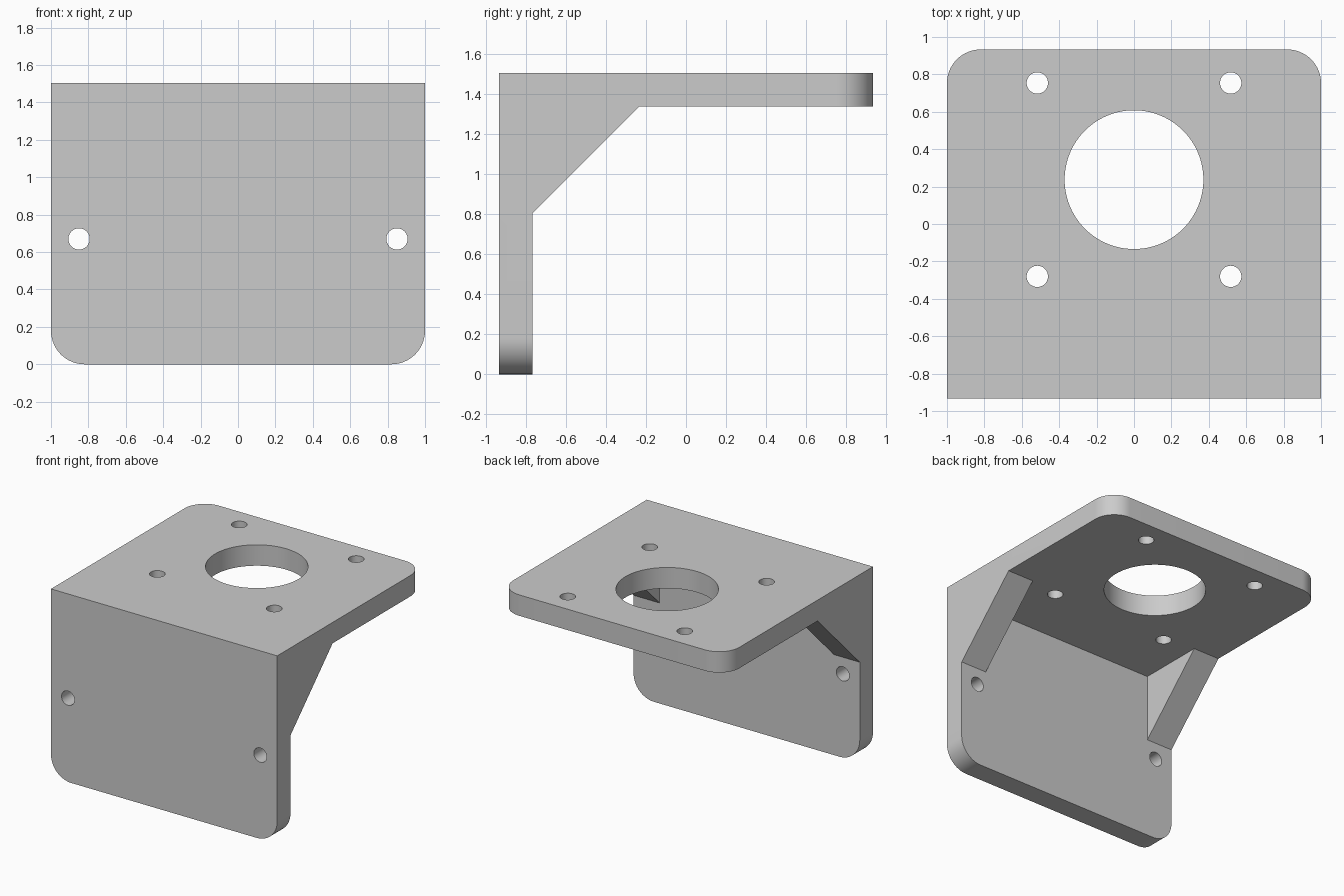
import bpy, bmesh, math
from mathutils import Vector

if "Cube" in bpy.data.objects:
    bpy.data.objects.remove(bpy.data.objects["Cube"])

WIDTH, DEPTH, HEIGHT = 1.0, 0.933, 1.503   # half width, half depth, full height
THICK = 0.167
RADIUS = 0.18
GUSSET_WIDTH, GUSSET_LEG = 0.23, 0.533
HOLE = 0.057

grey = bpy.data.materials.new("plain grey")
grey.use_nodes = True
colour = (0.6, 0.6, 0.6, 1)
grey.diffuse_color = colour
grey.node_tree.nodes["Principled BSDF"].inputs["Base Color"].default_value = colour


def make_object(name, bm):
    bmesh.ops.recalc_face_normals(bm, faces=bm.faces)
    mesh = bpy.data.meshes.new(name)
    bm.to_mesh(mesh)
    bm.free()
    mesh.materials.append(grey)
    obj = bpy.data.objects.new(name, mesh)
    bpy.context.collection.objects.link(obj)
    return obj


def side_prism(profile, x0, x1):
    """Extrude a (y, z) profile along x."""
    bm = bmesh.new()
    face = bm.faces.new([bm.verts.new((x0, y, z)) for y, z in profile])
    moved = bmesh.ops.extrude_face_region(bm, geom=[face])["geom"]
    bmesh.ops.translate(bm, vec=(x1 - x0, 0, 0),
                        verts=[v for v in moved if isinstance(v, bmesh.types.BMVert)])
    return bm


def combine(target, other, operation):
    mod = target.modifiers.new(operation.lower(), 'BOOLEAN')
    mod.operation, mod.solver, mod.object = operation, 'EXACT', other
    bpy.context.view_layer.objects.active = target
    bpy.ops.object.modifier_apply(modifier=mod.name)
    bpy.data.objects.remove(other)


def drill(target, centre, radius, axis, segments):
    bpy.ops.mesh.primitive_cylinder_add(
        vertices=segments, radius=radius, depth=THICK * 2, location=centre,
        rotation=(math.pi / 2, 0, 0) if axis == 'Y' else (0, 0, 0))
    cutter = bpy.context.object
    cutter.name = "drill"
    cutter.data.materials.append(grey)
    combine(target, cutter, 'DIFFERENCE')


# Bent plate: front wall and top shelf in one L section
inner_y, inner_z = THICK - DEPTH, HEIGHT - THICK
bm = side_prism([(-DEPTH, 0), (inner_y, 0), (inner_y, inner_z),
                 (DEPTH, inner_z), (DEPTH, HEIGHT), (-DEPTH, HEIGHT)], -WIDTH, WIDTH)

# Rounded free corners of both plates
bm.edges.ensure_lookup_table()
corners = []
for e in bm.edges:
    a, b = (v.co for v in e.verts)
    short = abs((a - b).length - THICK) < 0.001
    at_bottom = max(a.z, b.z) < 0.001
    at_back = min(a.y, b.y) > DEPTH - 0.001
    if short and (at_bottom or at_back):
        corners.append(e)
bmesh.ops.bevel(bm, geom=corners, offset=RADIUS, segments=16, profile=0.5,
                affect='EDGES')
bracket = make_object("bracket", bm)

# Diagonal gussets at both sides, sunk into the corner
sink = THICK / 2
for side in (-1, 1):
    bm = side_prism([(inner_y - sink, inner_z + sink),
                     (inner_y - sink, inner_z - GUSSET_LEG),
                     (inner_y, inner_z - GUSSET_LEG),
                     (inner_y + GUSSET_LEG, inner_z),
                     (inner_y + GUSSET_LEG, inner_z + sink)],
                    side * (WIDTH - GUSSET_WIDTH), side * WIDTH)
    combine(bracket, make_object("gusset", bm), 'UNION')

# Large bore and four screw holes in the shelf
bore = Vector((0, 0.237, HEIGHT - THICK / 2))
drill(bracket, bore, 0.371, 'Z', 96)
for sx in (-1, 1):
    for sy in (-1, 1):
        drill(bracket, bore + Vector((sx, sy, 0)) * 0.517, HOLE, 'Z', 40)
    # Wall mounting hole
    drill(bracket, (sx * 0.85, THICK / 2 - DEPTH, 0.67), HOLE, 'Y', 40)

# Smooth curved walls, crisp plate edges
bpy.ops.object.select_all(action='DESELECT')
bracket.select_set(True)
bpy.context.view_layer.objects.active = bracket
bpy.ops.object.shade_smooth_by_angle(angle=math.radians(30))
